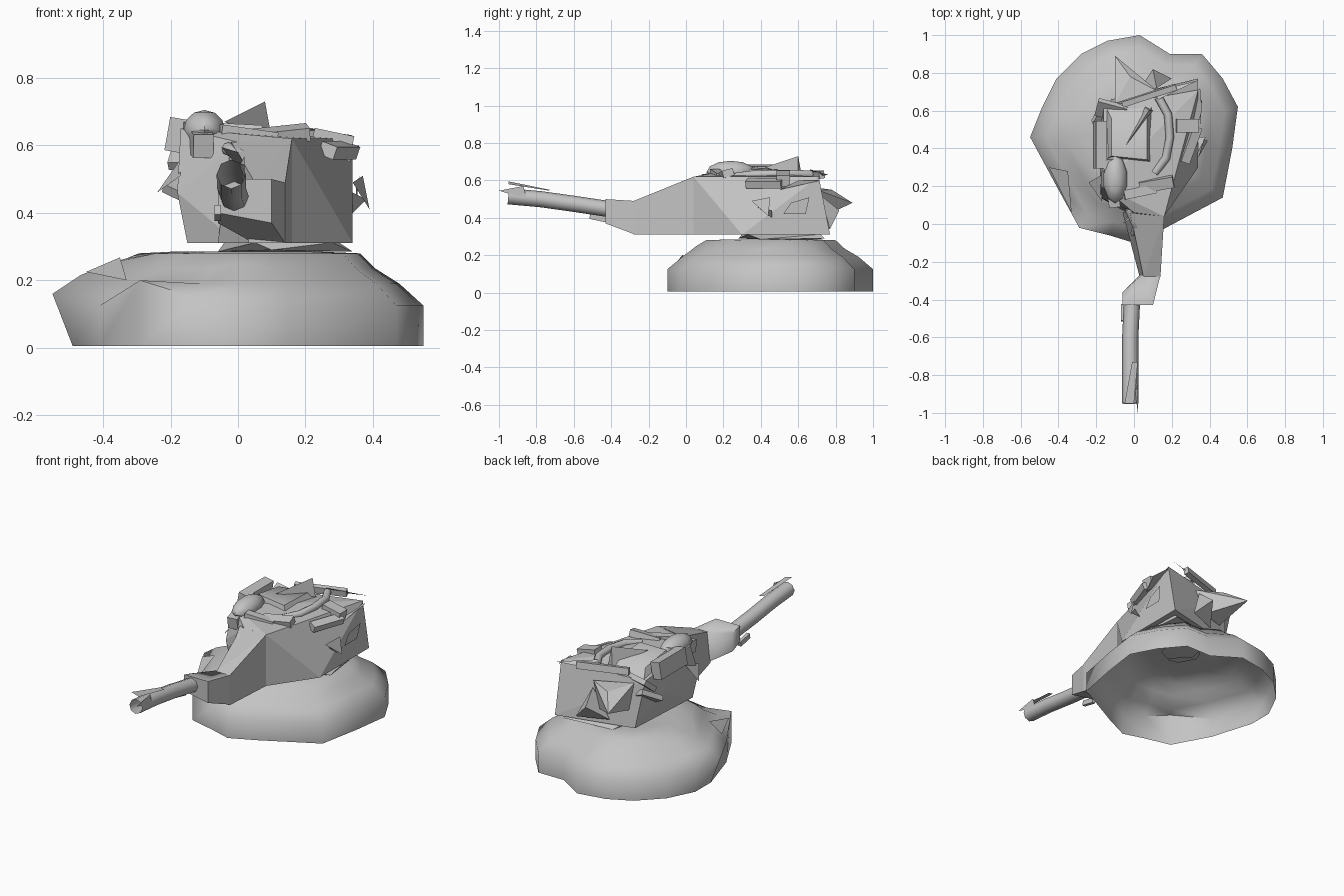
import bpy
import bmesh
from math import radians
from mathutils import Vector, Euler

default_cube = bpy.data.objects.get("Cube")
if default_cube:
    bpy.data.objects.remove(default_cube, do_unlink=True)

grey = bpy.data.materials.new("weathered grey")
grey.use_nodes = True
grey.diffuse_color = (.55, .55, .55, 1)
shader = next(node for node in grey.node_tree.nodes if node.type == 'BSDF_PRINCIPLED')
shader.inputs["Base Color"].default_value = grey.diffuse_color
shader.inputs["Roughness"].default_value = .8


def finish(name, bm, smooth_angle=None):
    """Turn a bmesh into a named grey object."""
    bmesh.ops.recalc_face_normals(bm, faces=bm.faces[:])
    mesh = bpy.data.meshes.new(name)
    bm.to_mesh(mesh)
    bm.free()
    mesh.materials.append(grey)
    part = bpy.data.objects.new(name, mesh)
    bpy.context.collection.objects.link(part)
    if smooth_angle:
        bpy.ops.object.select_all(action='DESELECT')
        part.select_set(True)
        bpy.context.view_layer.objects.active = part
        bpy.ops.object.shade_smooth_by_angle(angle=radians(smooth_angle))
    return part


def loft(name, rings, smooth_angle=None):
    """Skin a row of closed rings that have equal point counts."""
    bm = bmesh.new()
    rows = [[bm.verts.new(point) for point in ring] for ring in rings]
    count = len(rows[0])
    for lower, upper in zip(rows, rows[1:]):
        for i in range(count):
            j = (i + 1) % count
            bm.faces.new((lower[i], lower[j], upper[j], upper[i]))
    return finish(name, bm, smooth_angle)


def hull(name, points, smooth_angle=None):
    """Faceted convex solid around a few corner points."""
    bm = bmesh.new()
    corners = [bm.verts.new(point) for point in points]
    result = bmesh.ops.convex_hull(bm, input=corners)
    unused = [v for v in result["geom_interior"] if isinstance(v, bmesh.types.BMVert)]
    bmesh.ops.delete(bm, geom=unused, context='VERTS')
    return finish(name, bm, smooth_angle)


def shard(name, *corners):
    """Single torn sheet of plate."""
    bm = bmesh.new()
    bm.faces.new([bm.verts.new(corner) for corner in corners])
    return finish(name, bm)


def slab(name, centre, size, turn=(0, 0, 0)):
    """Rotated box of debris."""
    bm = bmesh.new()
    bmesh.ops.create_cube(bm, size=1)
    rotation = Euler([radians(a) for a in turn]).to_matrix()
    for v in bm.verts:
        v.co = rotation @ Vector([c * s for c, s in zip(v.co, size)]) + Vector(centre)
    return finish(name, bm)


def tube(name, points, radius, caps=True):
    """Bent pipe that follows a path."""
    curve = bpy.data.curves.new(name, 'CURVE')
    curve.dimensions = '3D'
    curve.bevel_depth = radius
    curve.bevel_resolution = 2
    curve.use_fill_caps = caps
    spline = curve.splines.new('POLY')
    spline.points.add(len(points) - 1)
    for target, point in zip(spline.points, points):
        target.co = (*point, 1)
    curve.materials.append(grey)
    part = bpy.data.objects.new(name, curve)
    bpy.context.collection.objects.link(part)


# Hollow rubble mound, open underneath and at the middle of its roof
outline = [(.03, 1), (-.14, .97), (-.28, .9), (-.41, .77), (-.49, .61), (-.55, .46),
           (-.41, .2), (-.29, -.02), (-.13, -.06), (0, -.1), (.15, -.03), (.47, .14),
           (.52, .4), (.55, .62), (.47, .77), (.36, .9), (.19, .9)]
middle = Vector((.04, .46))


def mound_ring(scale, height, special={}):
    ring = []
    for i, point in enumerate(outline):
        spot = middle + (Vector(point) - middle) * scale
        ring.append((spot.x, spot.y, special.get(i, height)))
    return ring


floor_ring = mound_ring(1, .005)
floor_ring[5] = (-.49, .46, .005)
loft("mound", [floor_ring,
               mound_ring(1, .125, {5: .16, 7: .2, 8: .15}),
               mound_ring(.86, .19, {4: .2, 5: .215, 6: .19, 7: .19}),
               mound_ring(.72, .235, {4: .25, 5: .25, 9: .25}),
               mound_ring(.63, .28, {5: .265}),
               mound_ring(.4, .285),
               mound_ring(.2, .28)], smooth_angle=65)
shard("mound_torn_lip", (-.45, .3, .225), (-.35, .28, .268), (-.33, .06, .2))

# Ragged collar below the turret
hull("turret_collar", [(.1, .28, .29), (.34, .4, .285), (.3, .74, .29), (0, .7, .285), (-.06, .45, .285),
                       (.05, .3, .312), (.28, .33, .312), (.3, .72, .312), (-.04, .62, .312)])

# Faceted turret body, with the side panel folded along a diagonal
hull("turret_body", [
    (.16, .04, .31), (.34, .3, .31), (.34, .77, .31), (-.12, .66, .31), (-.15, .15, .31), (0, .04, .31),
    (-.18, .14, .46), (-.18, .5, .46),
    (.16, .04, .62), (.34, .71, .62), (-.16, .62, .59), (-.17, .2, .65), (0, .06, .61)])

# Sloping nose and gun mantlet
hull("turret_nose", [
    (.16, .04, .62), (.16, .04, .31), (-.02, .06, .61), (-.06, .06, .31),
    (.14, -.28, .49), (.14, -.28, .31), (.05, -.28, .49), (.03, -.28, .31)])
hull("gun_mantlet", [
    (.14, -.27, .49), (.14, -.27, .31), (.04, -.27, .49), (.03, -.27, .32), (.1, -.43, .5),
    (.1, -.43, .37), (-.06, -.43, .5), (-.06, -.43, .4), (-.06, -.36, .48), (-.06, -.36, .37)], 65)

# Gun barrel with a split muzzle
tube("gun_barrel", [(-.01, -.4, .445), (-.02, -.6, .475), (-.02, -.78, .5), (-.02, -.95, .515)], .043, caps=False)
shard("muzzle_split", (-.05, -.95, .595), (0, -.95, .58), (.02, -.73, .545), (-.01, -.73, .55))
hull("muzzle_spike", [(.02, -1, .545), (.02, -.87, .57), (.02, -.85, .5), (.005, -.88, .54)])
slab("barrel_bracket", (-.06, -.47, .4), (.02, .09, .03), (-12, 0, 0))

# Hatch dome and raised roof plate
bm = bmesh.new()
bmesh.ops.create_uvsphere(bm, u_segments=10, v_segments=6, radius=1)
for v in bm.verts:
    v.co = Vector((v.co.x * .065, v.co.y * .13, v.co.z * .06)) + Vector((-.1, .24, .645))
finish("hatch_dome", bm, 40)
hull("roof_plate", [(-.15, .34, .6), (.1, .32, .6), (.1, .63, .6), (-.15, .62, .58),
                    (-.12, .36, .67), (.07, .34, .66), (.07, .58, .65), (-.12, .56, .64)], 50)

# Left-over stowage and torn sheets along the roof edges
slab("side_box", (-.18, .42, .63), (.06, .25, .1), (0, 10, 0))
slab("side_beam", (-.12, .22, .62), (.06, .26, .07), (10, 0, 8))
slab("front_beam", (.03, .17, .63), (.17, .05, .04), (0, 8, 12))
slab("cross_beam", (.12, .21, .63), (.18, .06, .04), (15, -6, 10))
slab("rear_beam", (.08, .68, .63), (.3, .03, .04), (10, 0, 18))
slab("roof_block", (.28, .52, .61), (.12, .07, .06), (0, 12, 0))
slab("roof_strip", (.3, .42, .585), (.05, .2, .04), (0, 20, -20))
slab("rear_plate_high", (-.12, .6, .57), (.16, .1, .03), (40, 0, -15))
slab("rear_plate_low", (-.14, .58, .48), (.12, .14, .03), (30, 25, -15))
tube("bent_pipe", [(.11, .27, .62), (.17, .35, .63), (.19, .46, .635), (.18, .58, .635), (.13, .67, .63)], .022)
shard("front_spike", (-.24, .22, .46), (-.17, .12, .51), (-.17, .26, .56))
hull("roof_spike", [(.08, .6, .73), (-.04, .42, .67), (.1, .6, .62), (.06, .62, .62)])
shard("front_fin", (-.06, .0, .5), (.02, .1, .6), (.07, .1, .62), (0, .04, .58))
tube("front_hook", [(-.03, .08, .59), (.01, -.01, .57), (0, -.05, .52)], .02)
shard("corner_flap", (.35, .72, .6), (.25, .6, .61), (.33, .5, .55), (.36, .6, .6))
shard("rear_flap", (.34, .76, .63), (.1, .7, .62), (.13, .66, .66))

# Torn rear spikes
hull("rear_spike", [(-.1, .89, .48), (-.1, .64, .57), (-.08, .66, .41), (.13, .7, .55), (.08, .72, .4),
                    (-.02, .78, .55)])
hull("rear_wedge", [(.1, .82, .44), (.02, .7, .34), (.2, .77, .34), (.12, .72, .52)])

# Peeled shell holes on the side
shard("side_peel_front", (.34, .35, .49), (.39, .44, .41), (.37, .45, .51))
shard("side_peel_low", (.34, .38, .46), (.38, .46, .44), (.34, .46, .4))
shard("side_peel_rear", (.35, .52, .42), (.35, .64, .42), (.36, .66, .51), (.35, .56, .48))
